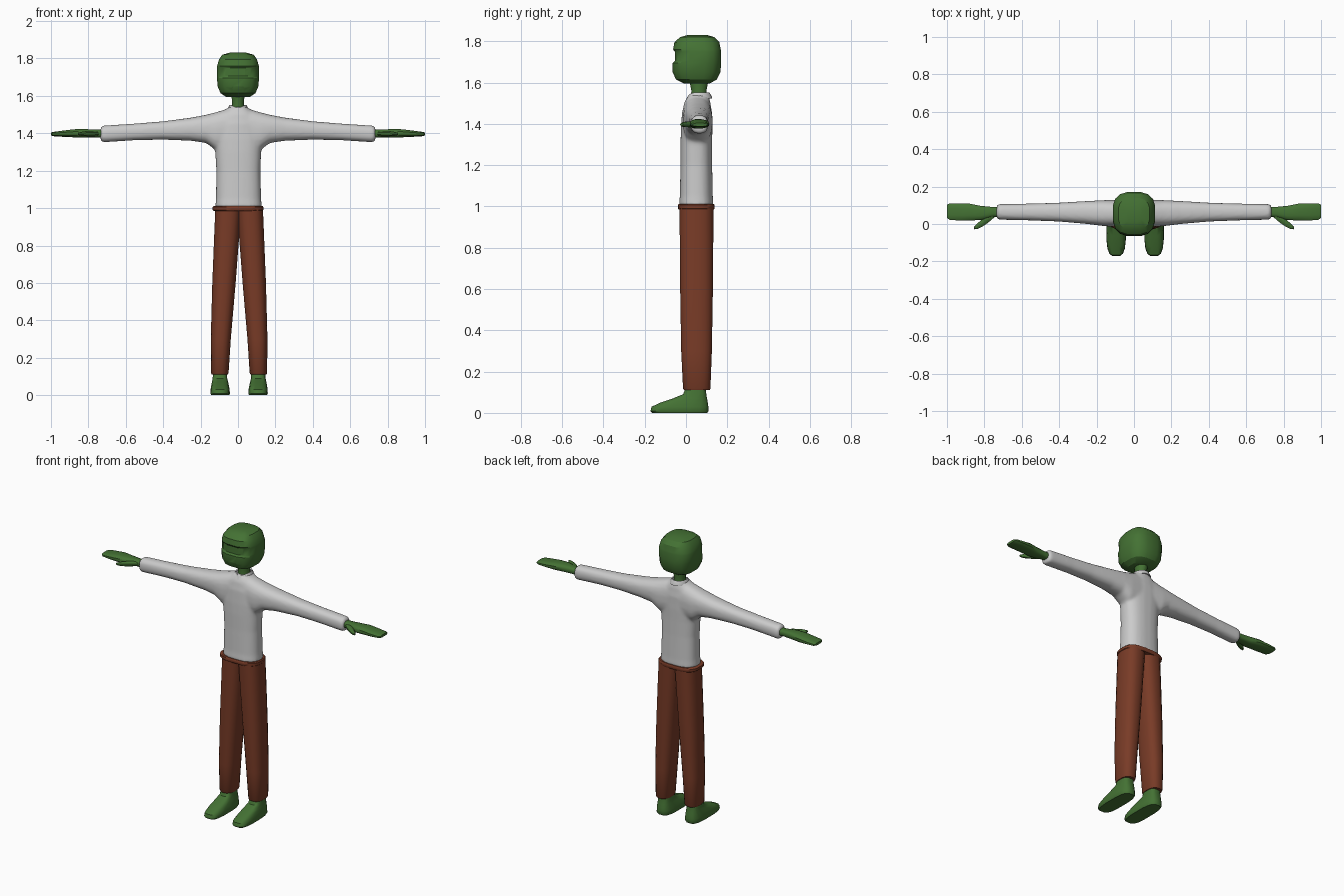
import bpy, bmesh, math
from mathutils import Vector


def material(name, rgb):
    m = bpy.data.materials.new(name)
    m.diffuse_color = (*rgb, 1)
    return m


GREEN = material("skin green", (0.058, 0.168, 0.034))
BROWN = material("trouser brown", (0.19, 0.044, 0.02))
GREY = material("shirt grey", (0.6, 0.6, 0.6))


def add_loft(bm, rings, axis="z", sides=16, power=2.5, flip=1, shift=0.0):
    """Skin rounded-box rings (t, a0, a1, b0, b1); a, b are x, y or y, z."""
    loops = []
    for t, a0, a1, b0, b1 in rings:
        loop = []
        for i in range(sides):
            ang = 2 * math.pi * (i + 0.5) / sides
            c, s = math.cos(ang), math.sin(ang)
            a = (a0 + a1) / 2 + (a1 - a0) / 2 * math.copysign(abs(c) ** (2 / power), c)
            b = (b0 + b1) / 2 + (b1 - b0) / 2 * math.copysign(abs(s) ** (2 / power), s)
            x, y, z = (a, b, t) if axis == "z" else (t, a, b)
            loop.append(bm.verts.new((x * flip + shift, y, z)))
        loops.append(loop)
    for lo, hi in zip(loops, loops[1:]):
        for i in range(sides):
            j = (i + 1) % sides
            bm.faces.new((lo[i], lo[j], hi[j], hi[i]))
    bm.faces.new(loops[0][::-1])
    bm.faces.new(loops[-1])


def finish(bm, name, mat, angle=40):
    bmesh.ops.recalc_face_normals(bm, faces=bm.faces)
    me = bpy.data.meshes.new(name)
    bm.to_mesh(me)
    bm.free()
    me.materials.append(mat)
    ob = bpy.data.objects.new(name, me)
    bpy.context.collection.objects.link(ob)
    bpy.ops.object.select_all(action="DESELECT")
    ob.select_set(True)
    bpy.context.view_layer.objects.active = ob
    bpy.ops.object.shade_smooth_by_angle(angle=math.radians(angle))
    return ob


def loft(name, mat, rings, angle=40, **kw):
    bm = bmesh.new()
    add_loft(bm, rings, **kw)
    return finish(bm, name, mat, angle)


# Head, with a shallow step at eye level
head = loft("head", GREEN, [
    (1.595, -0.065, 0.065, -0.01, 0.115),
    (1.615, -0.095, 0.095, -0.05, 0.15),
    (1.65, -0.110, 0.110, -0.066, 0.168),
    (1.695, -0.114, 0.114, -0.066, 0.172),
    (1.705, -0.115, 0.115, -0.056, 0.172),
    (1.75, -0.115, 0.115, -0.056, 0.172),
    (1.76, -0.113, 0.113, -0.064, 0.17),
    (1.795, -0.103, 0.103, -0.058, 0.163),
    (1.82, -0.085, 0.085, -0.03, 0.14),
    (1.831, -0.045, 0.045, 0.01, 0.10)], power=2.9, angle=30)

# Eye sockets and mouth cut into the face
for name, x, z, w, h, depth in (("eye_left", -0.055, 1.728, 0.020, 0.020, 0.046),
                                ("eye_right", 0.055, 1.728, 0.020, 0.020, 0.046),
                                ("mouth", 0.0, 1.638, 0.036, 0.016, 0.052)):
    bm = bmesh.new()
    bmesh.ops.create_cone(bm, cap_ends=True, segments=8, radius1=1, radius2=1, depth=0.1)
    for v in bm.verts:
        v.co = Vector((x + v.co.x * w, -depth - 0.05 + v.co.z, z + v.co.y * h))
    cutter = finish(bm, name + "_cutter", GREEN)
    cutter.hide_render = True
    cutter.hide_set(True)
    cut = head.modifiers.new(name, "BOOLEAN")
    cut.operation = "DIFFERENCE"
    cut.solver = "EXACT"
    cut.object = cutter

# Neck
loft("neck", GREEN, [(1.51, -0.038, 0.038, 0.02, 0.105),
                     (1.56, -0.033, 0.033, 0.025, 0.10),
                     (1.61, -0.036, 0.036, 0.015, 0.11)], sides=12, power=2)

# Shirt: torso and sleeves melted into one smooth skin
bm = bmesh.new()
add_loft(bm, [
    (1.0, -0.122, 0.128, -0.035, 0.133),
    (1.05, -0.118, 0.124, -0.030, 0.130),
    (1.2, -0.116, 0.120, -0.027, 0.127),
    (1.3, -0.122, 0.124, -0.027, 0.127),
    (1.37, -0.132, 0.132, -0.025, 0.128),
    (1.45, -0.12, 0.12, -0.020, 0.127),
    (1.505, -0.09, 0.09, -0.008, 0.118),
    (1.54, -0.05, 0.05, 0.012, 0.108)], sides=24)
half = [(0.735, 0.030, 0.100, 1.360, 1.432), (0.72, 0.023, 0.107, 1.352, 1.441),
        (0.55, 0.019, 0.109, 1.363, 1.452), (0.4, 0.013, 0.114, 1.366, 1.464),
        (0.25, 0.000, 0.123, 1.360, 1.484), (0.17, -0.010, 0.127, 1.348, 1.499),
        (0.12, -0.015, 0.129, 1.310, 1.512), (0.05, -0.015, 0.126, 1.300, 1.533)]
add_loft(bm, [(-r[0], *r[1:]) for r in half] + half[::-1], axis="x", sides=24)
shirt = finish(bm, "shirt", GREY)
remesh = shirt.modifiers.new("melt", "REMESH")
remesh.mode = "VOXEL"
remesh.voxel_size = 0.009
remesh.use_smooth_shade = True
soften = shirt.modifiers.new("soften", "SMOOTH")
soften.factor = 0.5
soften.iterations = 5

# Collar: a flat band around the neck, dipping at the front
bm = bmesh.new()
N = 20
profile = [(1.0, 0.012), (1.22, -0.008), (1.25, -0.016), (1.0, -0.012), (0.86, 0.008)]
verts = []
for i in range(N):
    a = 2 * math.pi * i / N
    dip = 0.016 * max(0, -math.sin(a)) ** 4
    verts.append([bm.verts.new((0.045 * r * math.cos(a), 0.062 + 0.052 * r * math.sin(a),
                                1.54 + h - dip)) for r, h in profile])
for i in range(N):
    p, q = verts[i], verts[(i + 1) % N]
    for k in range(5):
        bm.faces.new((p[k], q[k], q[(k + 1) % 5], p[(k + 1) % 5]))
finish(bm, "collar", GREY)

# Waistband
loft("waistband", BROWN, [(0.985, -0.130, 0.132, -0.036, 0.136),
                          (0.99, -0.137, 0.137, -0.040, 0.139),
                          (1.006, -0.137, 0.137, -0.040, 0.139),
                          (1.011, -0.130, 0.132, -0.036, 0.136)], sides=24, power=3)

for side, s in (("left", -1), ("right", 1)):
    # Trouser leg
    loft("trouser_leg_" + side, BROWN, [
        (0.11, 0.060, 0.146, -0.010, 0.115),
        (0.118, 0.056, 0.150, -0.015, 0.119),
        (0.3, 0.044, 0.152, -0.024, 0.126),
        (0.6, 0.018, 0.144, -0.029, 0.131),
        (0.85, -0.001, 0.134, -0.031, 0.133),
        (0.995, -0.012, 0.128, -0.032, 0.133)], sides=20, flip=s, shift=0.006)

    # Foot with a low squared toe
    loft("foot_" + side, GREEN, [
        (0.0, 0.053, 0.149, -0.165, 0.105),
        (0.008, 0.049, 0.154, -0.174, 0.110),
        (0.03, 0.050, 0.153, -0.168, 0.110),
        (0.05, 0.054, 0.150, -0.125, 0.107),
        (0.07, 0.058, 0.146, -0.065, 0.103),
        (0.09, 0.063, 0.142, -0.015, 0.099),
        (0.14, 0.066, 0.138, 0.005, 0.095)], sides=16, power=3.2, flip=s, shift=0.006)

    # Mitten hand
    bm = bmesh.new()
    add_loft(bm, [
        (0.71, 0.040, 0.092, 1.376, 1.420),
        (0.76, 0.036, 0.092, 1.378, 1.420),
        (0.82, 0.020, 0.098, 1.376, 1.423),
        (0.88, 0.018, 0.110, 1.378, 1.422),
        (0.94, 0.018, 0.112, 1.381, 1.414),
        (0.985, 0.021, 0.111, 1.384, 1.408),
        (1.0, 0.032, 0.103, 1.388, 1.404)],
        axis="x", sides=12, power=2.8, flip=s)
    # Thumb reaching forward and outward
    add_loft(bm, [
        (0.74, 0.040, 0.075, 1.384, 1.412),
        (0.78, 0.005, 0.060, 1.382, 1.414),
        (0.81, -0.015, 0.030, 1.383, 1.412),
        (0.835, -0.027, 0.006, 1.385, 1.409),
        (0.855, -0.029, -0.015, 1.390, 1.404)],
        axis="x", sides=8, power=2, flip=s)
    finish(bm, "hand_" + side, GREEN)
